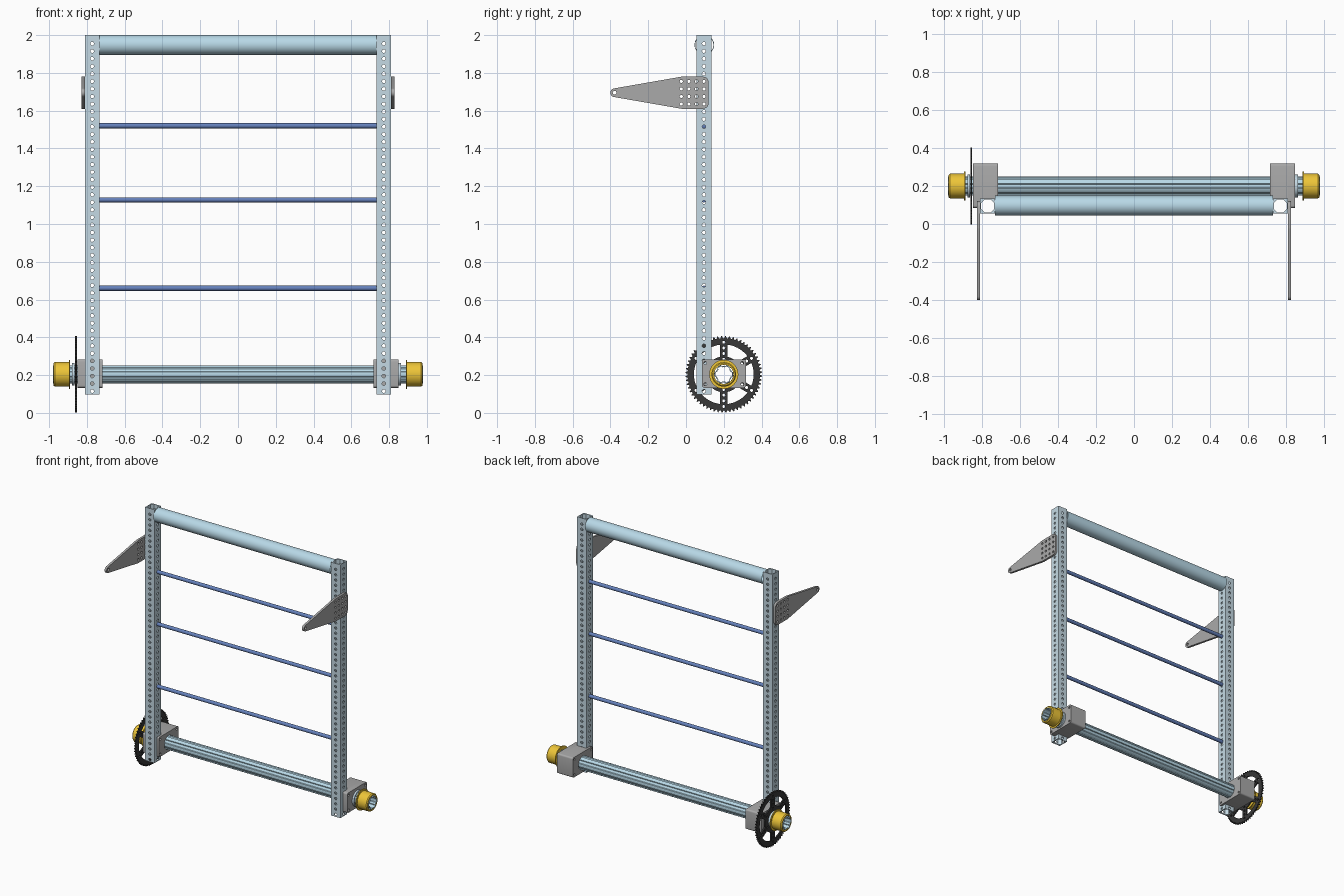
import bpy, bmesh, math
from mathutils import Matrix, Vector

if "Cube" in bpy.data.objects:
    bpy.data.objects.remove(bpy.data.objects["Cube"])


def material(name, rgb):
    m = bpy.data.materials.new(name)
    m.diffuse_color = (*rgb, 1)
    m.use_nodes = True
    m.node_tree.nodes["Principled BSDF"].inputs["Base Color"].default_value = m.diffuse_color
    return m


PALE = material("pale_blue_metal", (0.56, 0.70, 0.78))
SKY = material("sky_blue_metal", (0.48, 0.69, 0.80))
BLUE = material("dark_blue", (0.13, 0.22, 0.50))
GOLD = material("gold", (0.85, 0.56, 0.04))
BLACK = material("black", (0.04, 0.04, 0.04))
GREY = material("mid_grey", (0.40, 0.40, 0.40))

ALONG_X = Matrix(((0, 0, 1, 0), (1, 0, 0, 0), (0, 1, 0, 0), (0, 0, 0, 1)))  # profile in y, z
ALONG_Y = Matrix(((1, 0, 0, 0), (0, 0, -1, 0), (0, 1, 0, 0), (0, 0, 0, 1)))  # profile in x, z
ALONG_Z = Matrix.Identity(4)                                                # profile in x, y


def finish(name, bm, mat):
    bmesh.ops.remove_doubles(bm, verts=bm.verts, dist=1e-5)
    bmesh.ops.recalc_face_normals(bm, faces=bm.faces)
    me = bpy.data.meshes.new(name)
    bm.to_mesh(me)
    bm.free()
    me.shade_smooth()
    me.set_sharp_from_angle(angle=math.radians(32))
    me.materials.append(mat)
    ob = bpy.data.objects.new(name, me)
    bpy.context.collection.objects.link(ob)
    return ob


def extrusion(loops, depth, axis, centre):
    """Filled 2D outline with holes, extruded; returned as a bmesh."""
    cu = bpy.data.curves.new("profile", 'CURVE')
    cu.dimensions, cu.fill_mode, cu.extrude = '2D', 'BOTH', depth / 2
    for pts in loops:
        sp = cu.splines.new('POLY')
        sp.points.add(len(pts) - 1)
        for p, (u, v) in zip(sp.points, pts):
            p.co = (u, v, 0, 1)
        sp.use_cyclic_u = True
    ob = bpy.data.objects.new("profile", cu)
    bpy.context.collection.objects.link(ob)
    dg = bpy.context.evaluated_depsgraph_get()
    me = bpy.data.meshes.new_from_object(ob.evaluated_get(dg))
    bm = bmesh.new()
    bm.from_mesh(me)
    bm.transform(Matrix.Translation(centre) @ axis)
    bpy.data.objects.remove(ob)
    bpy.data.curves.remove(cu)
    bpy.data.meshes.remove(me)
    return bm


def solid(name, pieces, mat):
    """Join several (loops, depth, axis, centre) extrusions into one object."""
    out = bmesh.new()
    for p in pieces:
        bm = extrusion(*p)
        bmesh.ops.remove_doubles(bm, verts=bm.verts, dist=1e-5)
        tmp = bpy.data.meshes.new("tmp")
        bm.to_mesh(tmp)
        bm.free()
        out.from_mesh(tmp)
        bpy.data.meshes.remove(tmp)
    return finish(name, out, mat)


def arc(r, a0, a1, n, c=(0, 0)):
    return [(c[0] + r * math.cos(a0 + (a1 - a0) * i / n),
             c[1] + r * math.sin(a0 + (a1 - a0) * i / n)) for i in range(n + 1)]


def circle(r, c=(0, 0), n=14):
    return arc(r, 0, math.tau, n, c)[:-1]


def rounded(u0, u1, v0, v1, r):
    q = math.pi / 2
    corners = [(u1 - r, v1 - r), (u0 + r, v1 - r), (u0 + r, v0 + r), (u1 - r, v0 + r)]
    return [p for i, c in enumerate(corners) for p in arc(r, i * q, (i + 1) * q, 4, c)]


def rect(u0, u1, v0, v1):
    return [(u0, v0), (u1, v0), (u1, v1), (u0, v1)]


UX, UY, H, T = 0.772, 0.095, 0.039, 0.005     # upright centre, half width, wall
AX = Vector((0, 0.2, 0.204))                  # lower axle
holes_z = [1.955 - 0.04 * k for k in range(47)]

for s, side in ((-1, "left"), (1, "right")):
    # Perforated square upright with an octagonal bore
    pieces = []
    bores = [circle(0.0095, (0, z)) for z in holes_z]
    for d in (-1, 1):
        off = d * (H - T / 2)
        pieces.append(([rect(-H, H, 0.098, 2)] + bores, T, ALONG_Y, (s * UX, UY + off, 0)))
        pieces.append(([rect(T - H, H - T, 0.098, 2)] + bores, T, ALONG_X, (s * UX + off, UY, 0)))
        for e in (-1, 1):
            i, leg = H - T, 0.018
            tri = [(d * i, e * i), (d * (i - leg), e * i), (d * i, e * (i - leg))]
            pieces.append(([tri], 1.902, ALONG_Z, (s * UX, UY, 1.049)))
    solid(side + "_upright", pieces, PALE)

    # Tapered arm plate bolted to the outside of the upright
    q = math.pi / 2
    arm = (arc(0.03, 0, q, 5, (0.09, 1.75)) + arc(0.04, q, q + 0.17, 2, (-0.02, 1.74))
           + arc(0.023, q + 0.17, 3 * q - 0.17, 10, (-0.378, 1.695))
           + arc(0.04, 3 * q - 0.17, 3 * q, 2, (-0.02, 1.65)) + arc(0.03, 3 * q, 4 * q, 5, (0.09, 1.64)))
    arm_holes = [circle(0.0085, (UY - 0.04 * i, 1.755 - 0.04 * j)) for i in range(4) for j in range(4)]
    solid(side + "_arm_plate", [([arm, circle(0.01, (-0.378, 1.695))] + arm_holes,
                                 0.017, ALONG_X, (s * 0.8195, 0, 0))], GREY)

    # Bearing block, slotted around the upright
    yz = (AX.y, AX.z)
    bore = circle(0.051, yz, 32)
    bolts = [circle(0.008, (y, z)) for y in (0.102, 0.298) for z in (0.152, 0.264)]
    z0, z1 = 0.133, 0.283
    cheek = [rounded(0.085, 0.318, z0, z1, 0.012), bore] + bolts
    core_left = [(0.135, z1), (0.135, z0)]
    core = [core_left + [p for p in rounded(0.085, 0.318, z0, z1, 0.012)
                         if p[0] > 0.2 and p[1] < 0.2]
            + [p for p in rounded(0.085, 0.318, z0, z1, 0.012) if p[0] > 0.2 and p[1] > 0.2],
            bore] + bolts[2:]
    # cheeks either side, core behind the upright
    solid(side + "_bearing_block", [
        (cheek, 0.016, ALONG_X, (s * 0.725, 0, 0)),
        (core, 0.078, ALONG_X, (s * UX, 0, 0)),
        (cheek, 0.038, ALONG_X, (s * 0.830, 0, 0))], GREY)

    # Spacer collar between block and hub
    solid(side + "_collar", [([circle(0.06, yz, 32), bore], 0.014, ALONG_X,
                              (s * (0.857 if s > 0 else 0.872), 0, 0))], PALE)

    # Gold flanged hub, turned around the axle
    prof = [(0.889, 0.051), (0.889, 0.077), (0.896, 0.077), (0.896, 0.065),
            (0.970, 0.065), (0.977, 0.059), (0.977, 0.051)]
    bm = bmesh.new()
    n = 40
    rings = [[bm.verts.new((s * x, AX.y + r * math.cos(math.tau * k / n),
                            AX.z + r * math.sin(math.tau * k / n))) for k in range(n)] for x, r in prof]
    for i, a in enumerate(rings):
        b = rings[(i + 1) % len(rings)]
        for k in range(n):
            bm.faces.new((a[k], a[(k + 1) % n], b[(k + 1) % n], b[k]))
    finish(side + "_hub", bm, GOLD)


# Hollow six-lobed axle
def spline_profile(outer, valley):
    pts = []
    for k in range(6):
        a = k * math.pi / 3
        pts += arc(outer, a - 0.24, a + 0.24, 4)
        pts += arc(valley, a + 0.33, a + math.pi / 3 - 0.33, 3)
    return pts


solid("splined_axle", [([spline_profile(0.05, 0.044), spline_profile(0.044, 0.038)],
                        1.96, ALONG_X, AX)], SKY)

# Top roller tube and cross rods
solid("top_roller", [([circle(0.052, n=48), circle(0.048, n=48)], 1.468, ALONG_X, (0, UY + 0.002, 1.948))], SKY)
for i, z in enumerate((1.52, 1.128, 0.66)):
    solid(f"cross_rod_{i + 1}", [([circle(0.0135, n=20)], 1.468, ALONG_X, (0, UY, z))], BLUE)

# Sprocket with six drilled spokes
TEETH = 60
outline = []
for k in range(TEETH):
    for f, r in ((0.0, 0.191), (0.25, 0.193), (0.45, 0.203), (0.65, 0.203), (0.85, 0.193)):
        a = math.tau * (k + f) / TEETH
        outline.append((r * math.cos(a), r * math.sin(a)))
cuts = [circle(0.0505, n=32)]
for k in range(6):
    a, b = math.radians(90 + 60 * k), math.radians(150 + 60 * k)
    ri, ro, w = 0.095, 0.158, 0.021
    di, do = math.asin(w / ri), math.asin(w / ro)
    cuts.append(arc(ro, a + do, b - do, 10) + arc(ri, b - di, a + di, 8))
    cuts += [circle(0.008, (r * math.cos(a), r * math.sin(a))) for r in (0.08, 0.11, 0.14, 0.17)]
solid("sprocket", [([outline] + cuts, 0.01, ALONG_X, (-0.858, AX.y, AX.z))], BLACK)
